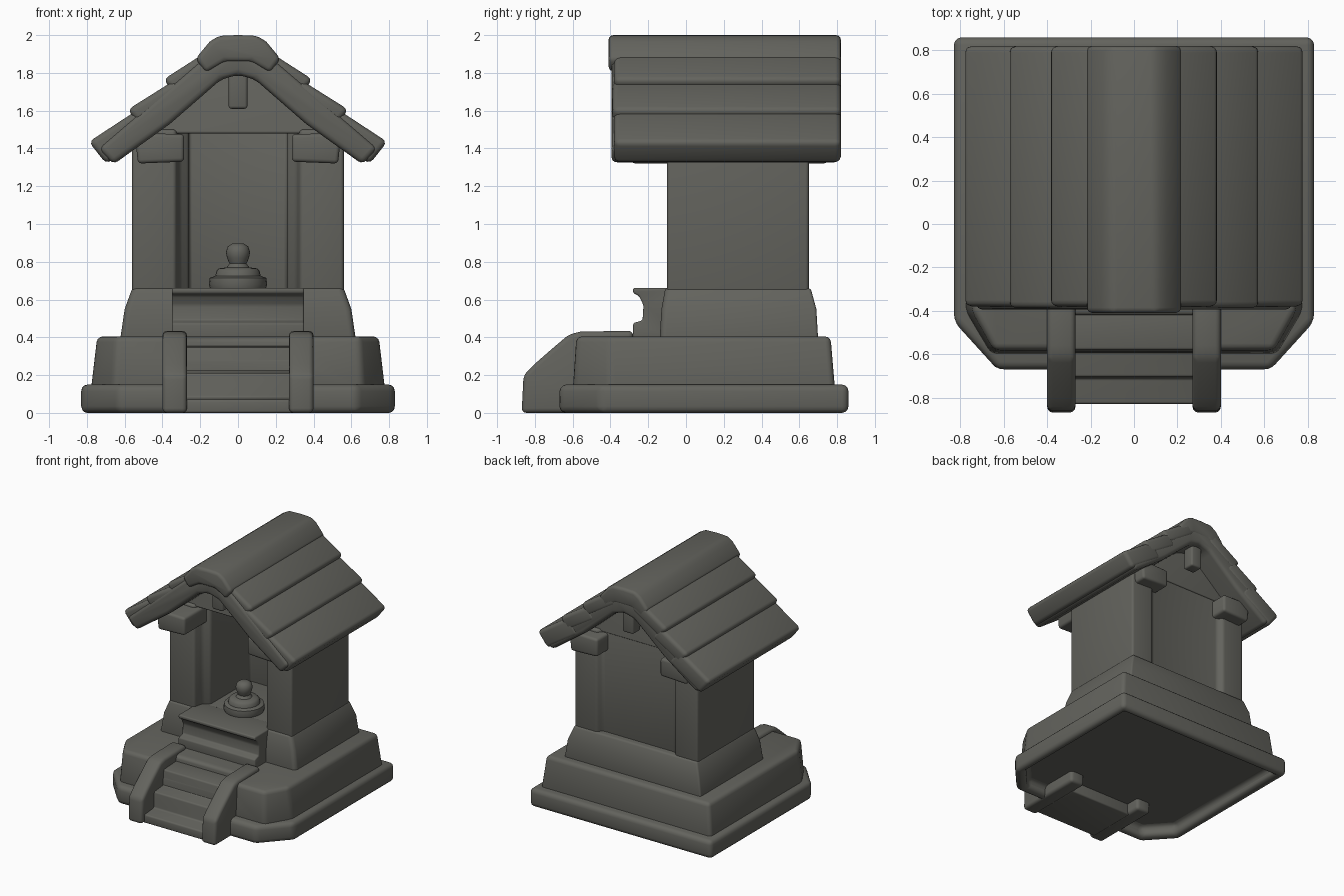
import bpy, bmesh, math

cube = bpy.data.objects.get("Cube")
if cube:
    bpy.data.objects.remove(cube, do_unlink=True)

stone = bpy.data.materials.new("dark_stone")
stone.use_nodes = True
COLOUR = (0.125, 0.125, 0.11, 1)
stone.diffuse_color = COLOUR
bsdf = stone.node_tree.nodes["Principled BSDF"]
bsdf.inputs["Base Color"].default_value = COLOUR
bsdf.inputs["Roughness"].default_value = 0.8


def loft(name, rings, bevel=0.0, cutter=None):
    """Skin closed rings of 3D points, cap both ends, cut and round the edges."""
    bm = bmesh.new()
    rows = [[bm.verts.new(p) for p in ring] for ring in rings]
    n = len(rows[0])
    for a, b in zip(rows, rows[1:]):
        for i in range(n):
            j = (i + 1) % n
            bm.faces.new((a[i], a[j], b[j], b[i]))
    bm.faces.new(rows[0][::-1])
    bm.faces.new(rows[-1])
    bmesh.ops.recalc_face_normals(bm, faces=bm.faces)
    mesh = bpy.data.meshes.new(name)
    bm.to_mesh(mesh)
    bm.free()
    mesh.materials.append(stone)
    obj = bpy.data.objects.new(name, mesh)
    bpy.context.collection.objects.link(obj)
    bpy.ops.object.select_all(action="DESELECT")
    bpy.context.view_layer.objects.active = obj
    obj.select_set(True)
    if cutter:
        mod = obj.modifiers.new("cut", "BOOLEAN")
        mod.operation, mod.object, mod.solver = "DIFFERENCE", cutter, "EXACT"
        bpy.ops.object.modifier_apply(modifier=mod.name)
        bpy.data.objects.remove(cutter, do_unlink=True)
    if bevel:
        mod = obj.modifiers.new("round", "BEVEL")
        mod.width, mod.segments = bevel, 3
        mod.limit_method, mod.angle_limit = "ANGLE", math.radians(25)
        bpy.ops.object.modifier_apply(modifier=mod.name)
    bpy.ops.object.shade_smooth_by_angle(angle=math.radians(40))
    return obj


def prism(name, profile, axis, lo, hi, bevel=0.0, cutter=None):
    """Extrude a 2D profile along one axis."""
    place = {"x": lambda a, b, t: (t, a, b),
             "y": lambda a, b, t: (a, t, b),
             "z": lambda a, b, t: (a, b, t)}[axis]
    rings = [[place(a, b, t) for a, b in profile] for t in (lo, hi)]
    return loft(name, rings, bevel, cutter)


def box(name, x0, x1, y0, y1, z0, z1, bevel=0.0):
    return prism(name, [(x0, y0), (x1, y0), (x1, y1), (x0, y1)], "z", z0, z1, bevel)


def mirrored(half):
    """Complete a right-hand outline with its mirror image."""
    return half + [(-a, b) for a, b in reversed(half) if a]


def footprint(half_width, front, back, chamfer_x, chamfer_y, z):
    half = [(half_width - chamfer_x, front), (half_width, front + chamfer_y), (half_width, back)]
    return [(x, y, z) for x, y in mirrored(half)]


# Stepped base, hollow underneath
hollow = loft("plinth_hollow", [footprint(0.76, -0.60, 0.79, 0.18, 0.2, z) for z in (-0.1, 0.09)])
hollow.hide_render = True
loft("plinth", [footprint(0.83, -0.67, 0.86, 0.2, 0.22, z) for z in (0, 0.15)], 0.035, hollow)

notch = box("stair_notch", -0.3, 0.3, -0.42, -0.7, 0.3, 0.6)
notch.hide_render = True
loft("lower_tier", [footprint(0.78, -0.60, 0.79, 0.12, 0.2, 0.11),
                    footprint(0.745, -0.58, 0.765, 0.1, 0.18, 0.405)], 0.03, notch)
loft("upper_tier", [footprint(0.625, -0.14, 0.70, 0.02, 0.02, 0.38),
                    footprint(0.60, -0.13, 0.69, 0.02, 0.02, 0.55),
                    footprint(0.56, -0.11, 0.66, 0.02, 0.02, 0.66)], 0.02)

# Stairs and sloping side rails
prism("stairs", [(-0.83, 0), (-0.83, 0.07), (-0.71, 0.08), (-0.705, 0.21), (-0.59, 0.22),
                 (-0.58, 0.345), (-0.40, 0.355), (-0.40, 0)], "x", -0.29, 0.29, 0.012)
for side, word in ((1, "left"), (-1, "right")):
    prism(word + "_stair_rail", [(-0.87, 0), (-0.86, 0.20), (-0.80, 0.26), (-0.72, 0.33), (-0.62, 0.415),
                                 (-0.56, 0.43), (-0.28, 0.435), (-0.28, 0)],
          "x", side * 0.27, side * 0.40, 0.025)

# Altar ledge in front of the doorway
prism("altar_ledge", [(-0.28, 0.38), (-0.28, 0.475), (-0.23, 0.49), (-0.225, 0.57), (-0.25, 0.62),
                      (-0.28, 0.635), (-0.28, 0.662), (0, 0.662), (0, 0.38)], "x", -0.35, 0.35, 0.01)

# Walls with corner pillars, open at the front and panelled at the back
prism("walls", mirrored([(0.26, 0.52), (0.26, 0.02), (0.31, -0.02), (0.33, -0.10), (0.56, -0.10),
                         (0.56, 0.65), (0.36, 0.65), (0.33, 0.61)]), "z", 0.62, 1.50, 0.018)
prism("gable", mirrored([(0.54, 1.48), (0.50, 1.46 + 0.04), (0.09, 1.83)]), "y", -0.08, 0.62, 0.01)

# Eave beams and hanging posts at both gable ends
for side, word in ((1, "left"), (-1, "right")):
    prism(word + "_eave_beam", [(side * a, b) for a, b in
                                ((0.285, 1.33), (0.285, 1.475), (0.46, 1.48), (0.54, 1.42), (0.53, 1.32))],
          "y", -0.29, 0.75, 0.02)
for word, y in (("front", -0.27), ("back", 0.66)):
    box(word + "_hanging_post", -0.05, 0.05, y, y + 0.1, 1.61, 1.84, 0.015)

# Roof deck, ridge cap and overlapping courses
prism("roof_deck", mirrored([(0, 1.96), (0.11, 1.94), (0.74, 1.40), (0.66, 1.315),
                             (0.36, 1.53), (0.09, 1.765), (0, 1.79)]), "y", -0.395, 0.815, 0.03)
prism("ridge_cap", mirrored([(0, 2.0), (0.10, 1.997), (0.15, 1.965), (0.225, 1.875),
                             (0.17, 1.80), (0.07, 1.86)]), "y", -0.41, 0.82, 0.025)
courses = [((0.13, 1.935), (0.395, 1.765), 0.11),
           ((0.33, 1.765), (0.585, 1.605), 0.12),
           ((0.50, 1.625), (0.79, 1.435), 0.15)]
for side, word in ((1, "left"), (-1, "right")):
    for i, ((x0, z0), (x1, z1), thick) in enumerate(courses):
        dx, dz = -0.62 * thick, -0.78 * thick
        quad = [(x0, z0), (x1, z1), (x1 + dx, z1 + dz), (x0 + dx, z0 + dz)]
        prism(f"{word}_roof_course_{i + 1}", [(side * a, b) for a, b in quad],
              "y", -0.38 - 0.008 * (i % 2), 0.82, 0.03)

# Small rounded figure on a two-step round pedestal
turned = [(0.145, 0.65), (0.155, 0.68), (0.15, 0.715), (0.12, 0.725), (0.115, 0.75), (0.10, 0.765),
          (0.06, 0.77), (0.045, 0.79), (0.058, 0.82), (0.064, 0.85), (0.055, 0.88), (0.03, 0.897)]
SIDES = 24
loft("altar_figure", [[(r * math.cos(2 * math.pi * k / SIDES), 0.08 + r * math.sin(2 * math.pi * k / SIDES), z)
                       for k in range(SIDES)] for r, z in turned])
